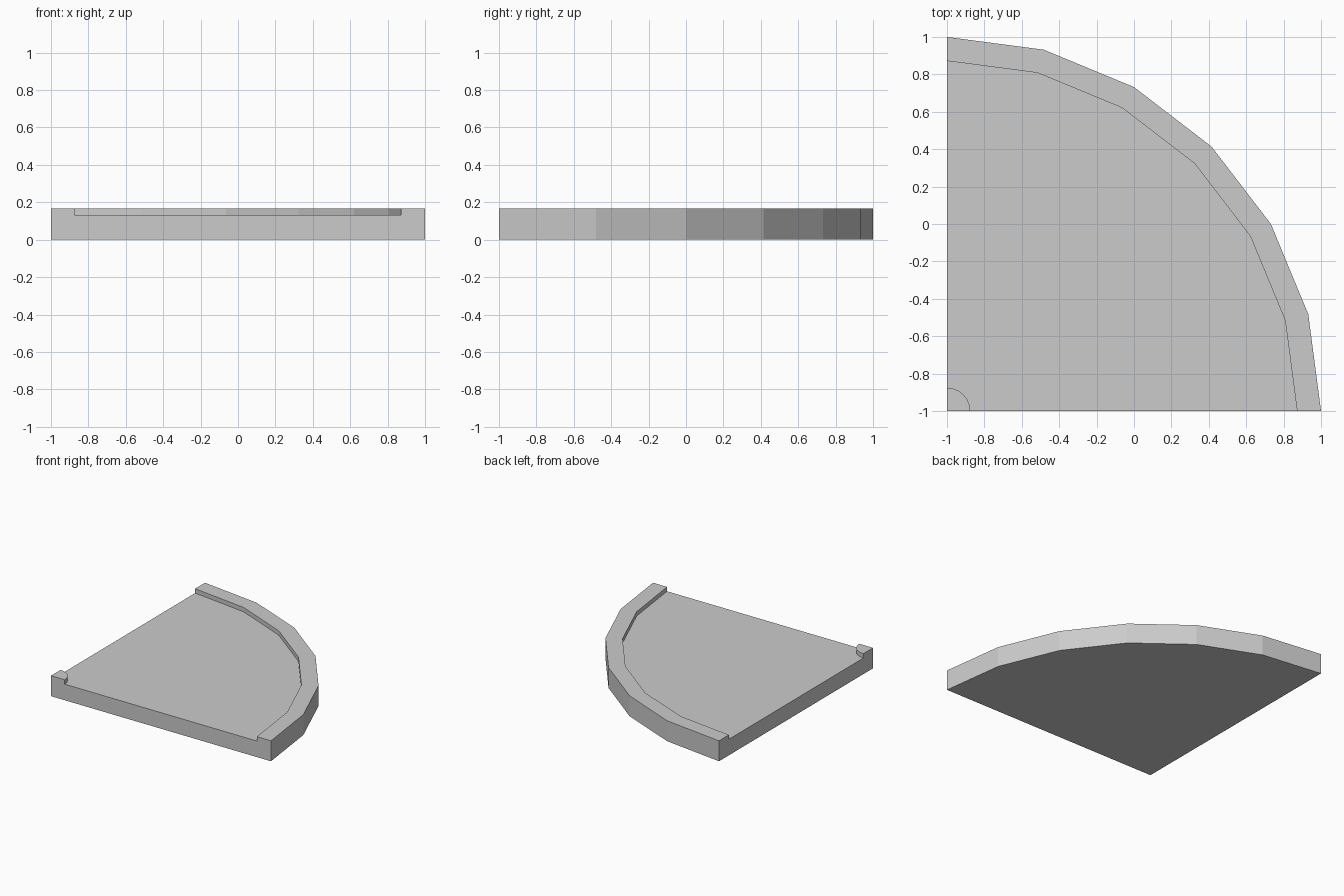
import bpy
import bmesh
from math import cos, sin, pi

cube = bpy.data.objects.get("Cube")
if cube:
    bpy.data.objects.remove(cube, do_unlink=True)

SIDES = 6            # flat sides along each quarter arc
TOP, FLOOR = 0.168, 0.132
OUTER, INNER, POST = 2.0, 1.872, 0.125

grey = bpy.data.materials.new("light_grey")
grey.use_nodes = True
colour = (0.6, 0.6, 0.6, 1)
grey.diffuse_color = colour
grey.node_tree.nodes["Principled BSDF"].inputs["Base Color"].default_value = colour

bm = bmesh.new()


def arc(radius, z):
    """Quarter arc of vertices around the square corner."""
    angles = [pi / 2 * i / SIDES for i in range(SIDES + 1)]
    return [bm.verts.new((radius * cos(a) - 1, radius * sin(a) - 1, z)) for a in angles]


def strip(a, b):
    """Quads joining two arcs."""
    for i in range(SIDES):
        bm.faces.new((a[i], a[i + 1], b[i + 1], b[i]))


outer_low, outer_top = arc(OUTER, 0), arc(OUTER, TOP)
rim_top, rim_low = arc(INNER, TOP), arc(INNER, FLOOR)
post_low, post_top = arc(POST, FLOOR), arc(POST, TOP)
corner_low = bm.verts.new((-1, -1, 0))
corner_top = bm.verts.new((-1, -1, TOP))

# Outer wall, raised rim and the wall of the corner post
strip(outer_low, outer_top)
strip(outer_top, rim_top)
strip(rim_top, rim_low)
strip(post_low, post_top)

# Underside, recessed floor and top of the corner post
bm.faces.new([corner_low] + outer_low)
bm.faces.new(rim_low + post_low[::-1])
bm.faces.new([corner_top] + post_top)

# Two straight sides with the notched profile
rings = (post_top, post_low, rim_low, rim_top, outer_top, outer_low)
for end in (0, -1):
    bm.faces.new([corner_low, corner_top] + [ring[end] for ring in rings])

bmesh.ops.recalc_face_normals(bm, faces=bm.faces)
mesh = bpy.data.meshes.new("quarter_round_tray")
bm.to_mesh(mesh)
bm.free()
mesh.materials.append(grey)
tray = bpy.data.objects.new("quarter_round_tray", mesh)
bpy.context.collection.objects.link(tray)
